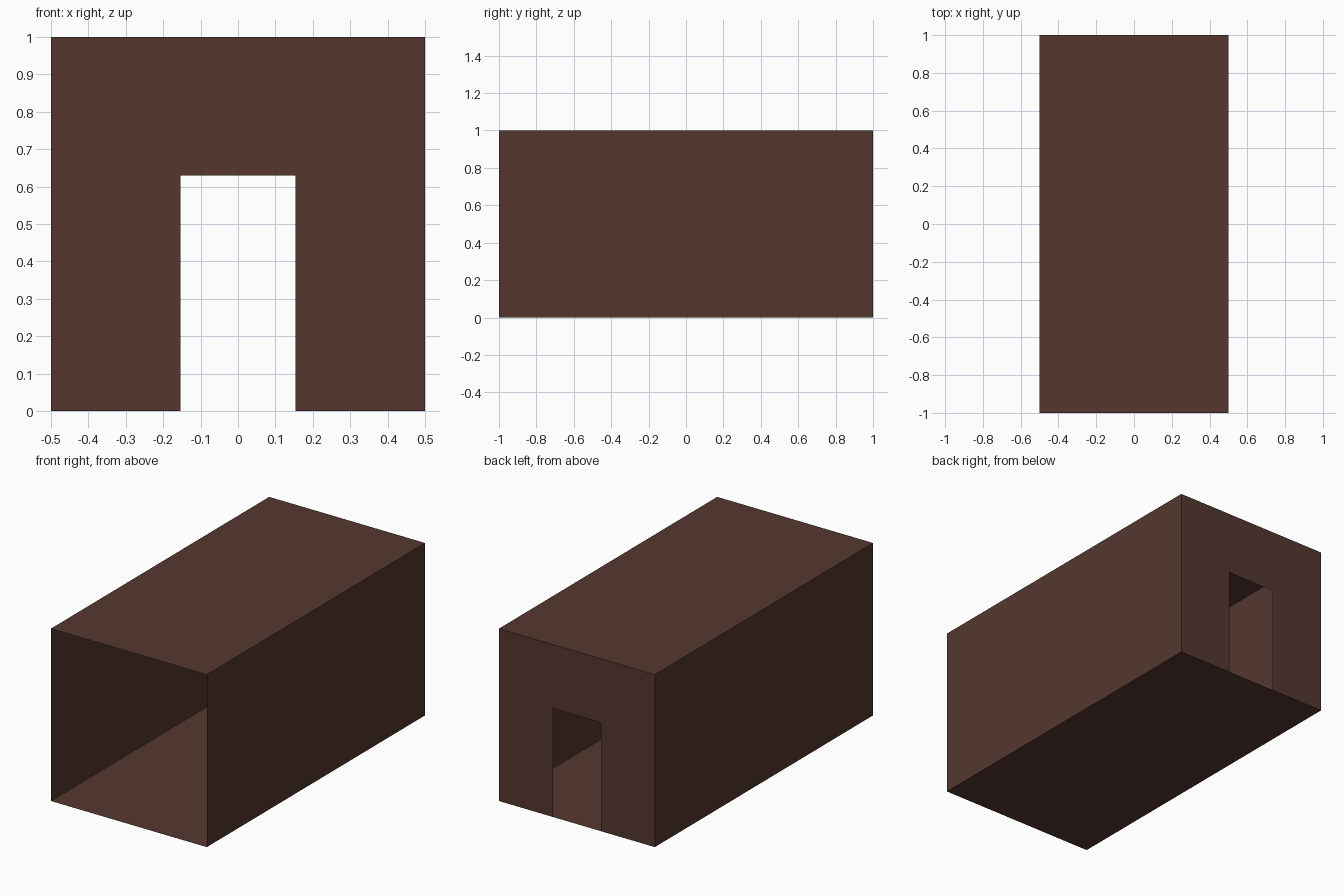
import bpy

if "Cube" in bpy.data.objects:
    bpy.data.objects.remove(bpy.data.objects["Cube"])

W, L, H = 0.5, 1.0, 1.0        # half width, half length, height
DW, DH = 0.154, 0.63           # doorway half width and height

brown = bpy.data.materials.new("dark brown")
brown.diffuse_color = (0.09, 0.039, 0.028, 1)
brown.use_nodes = True
brown.node_tree.nodes["Principled BSDF"].inputs["Base Color"].default_value = brown.diffuse_color


def sheet(name, verts):
    """One flat, thin panel from its outline."""
    mesh = bpy.data.meshes.new(name)
    mesh.from_pydata(verts, [], [list(range(len(verts)))])
    mesh.materials.append(brown)
    obj = bpy.data.objects.new(name, mesh)
    bpy.context.collection.objects.link(obj)
    return obj


# floor and ceiling
sheet("floor", [(-W, -L, 0), (-W, L, 0), (W, L, 0), (W, -L, 0)])
sheet("ceiling", [(-W, -L, H), (W, -L, H), (W, L, H), (-W, L, H)])

# side walls
sheet("right_wall", [(W, -L, 0), (W, L, 0), (W, L, H), (W, -L, H)])
sheet("left_wall", [(-W, -L, 0), (-W, -L, H), (-W, L, H), (-W, L, 0)])

# back wall with a doorway open down to the floor (front end stays open)
profile = [(-W, 0), (-W, H), (W, H), (W, 0), (DW, 0), (DW, DH), (-DW, DH), (-DW, 0)]
sheet("back_wall", [(x, L, z) for x, z in profile])
